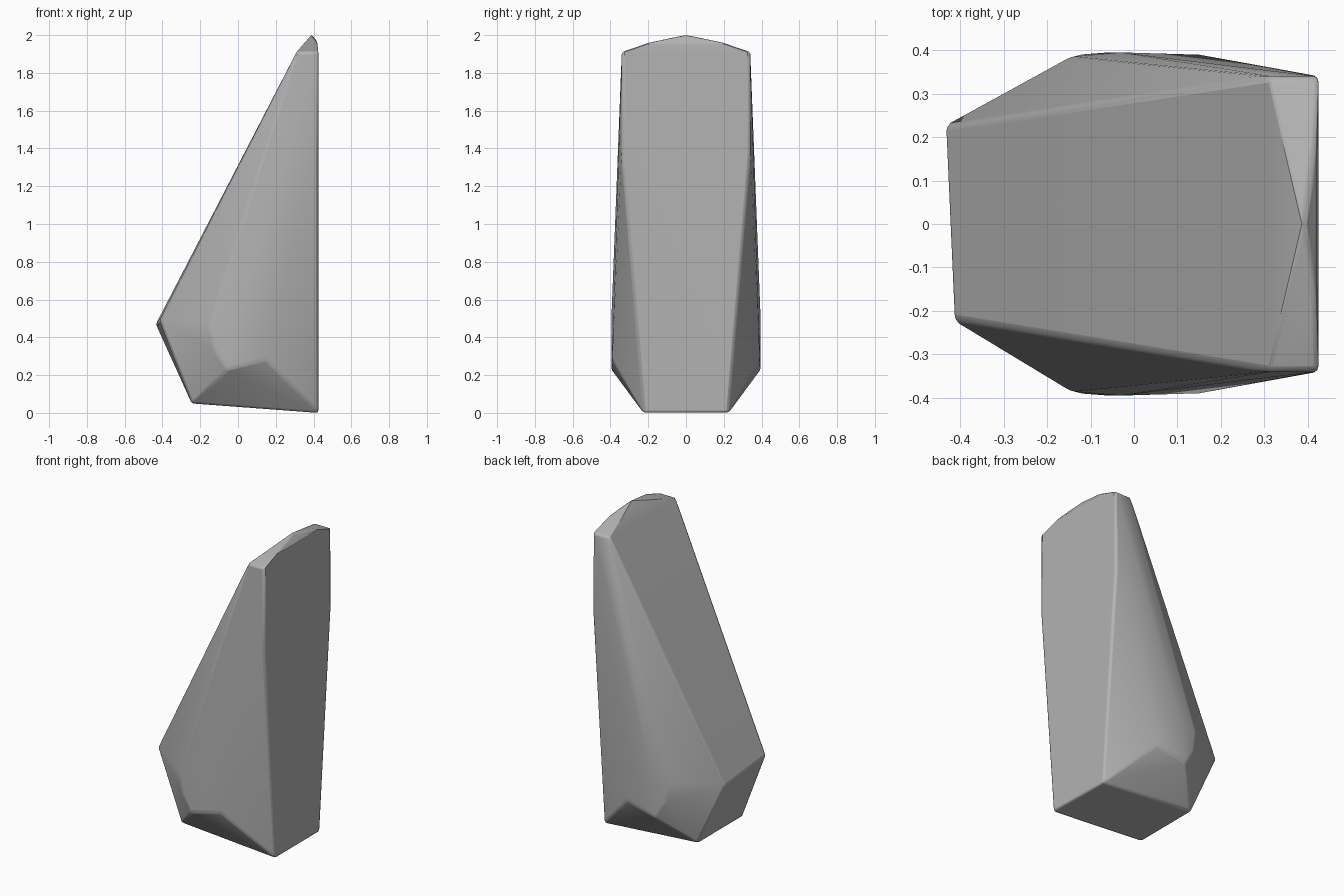
import bpy, bmesh, math

cube = bpy.data.objects.get("Cube")
if cube:
    bpy.data.objects.remove(cube, do_unlink=True)

# Stone colour
stone = bpy.data.materials.new("stone_grey")
stone.use_nodes = True
grey = (0.45, 0.45, 0.45, 1)
stone.diffuse_color = grey
stone.node_tree.nodes["Principled BSDF"].inputs["Base Color"].default_value = grey

# Corners shared by the front and back halves: x, half depth, z
corners = [
    (0.425, 0.225, 0.0), (-0.245, 0.225, 0.05),           # base
    (-0.145, 0.385, 0.48), (-0.125, 0.39, 0.34),          # belly
    (-0.06, 0.395, 0.23), (0.15, 0.39, 0.28),
    (-0.03, 0.395, 0.5),
    (0.425, 0.34, 1.4), (0.425, 0.34, 1.91), (0.31, 0.34, 1.91),  # shoulder
    (0.42, 0.18, 1.965),
]
bm = bmesh.new()
for x, y, z in corners:
    for side in (-1, 1):
        bm.verts.new((x, side * y, z))
# Slightly uneven left corners and the peak
for point in [(-0.415, -0.222, 0.49), (-0.435, 0.226, 0.47), (0.39, 0, 2.003)]:
    bm.verts.new(point)

# Wrap the corners in a convex skin and merge flat facets
hull = bmesh.ops.convex_hull(bm, input=bm.verts[:])
unused = [v for v in bm.verts if not v.link_faces]
bmesh.ops.delete(bm, geom=unused, context="VERTS")
bmesh.ops.dissolve_limit(bm, angle_limit=math.radians(1.5), verts=bm.verts[:], edges=bm.edges[:])
bmesh.ops.recalc_face_normals(bm, faces=bm.faces[:])

mesh = bpy.data.meshes.new("rock")
bm.to_mesh(mesh)
bm.free()
mesh.materials.append(stone)
rock = bpy.data.objects.new("rock", mesh)
bpy.context.collection.objects.link(rock)

# Worn edges
bevel = rock.modifiers.new("worn_edges", "BEVEL")
bevel.width = 0.012
bevel.segments = 2
bevel.limit_method = "ANGLE"
bevel.angle_limit = math.radians(20)

bpy.context.view_layer.objects.active = rock
rock.select_set(True)
bpy.ops.object.shade_smooth_by_angle(angle=math.radians(25))
